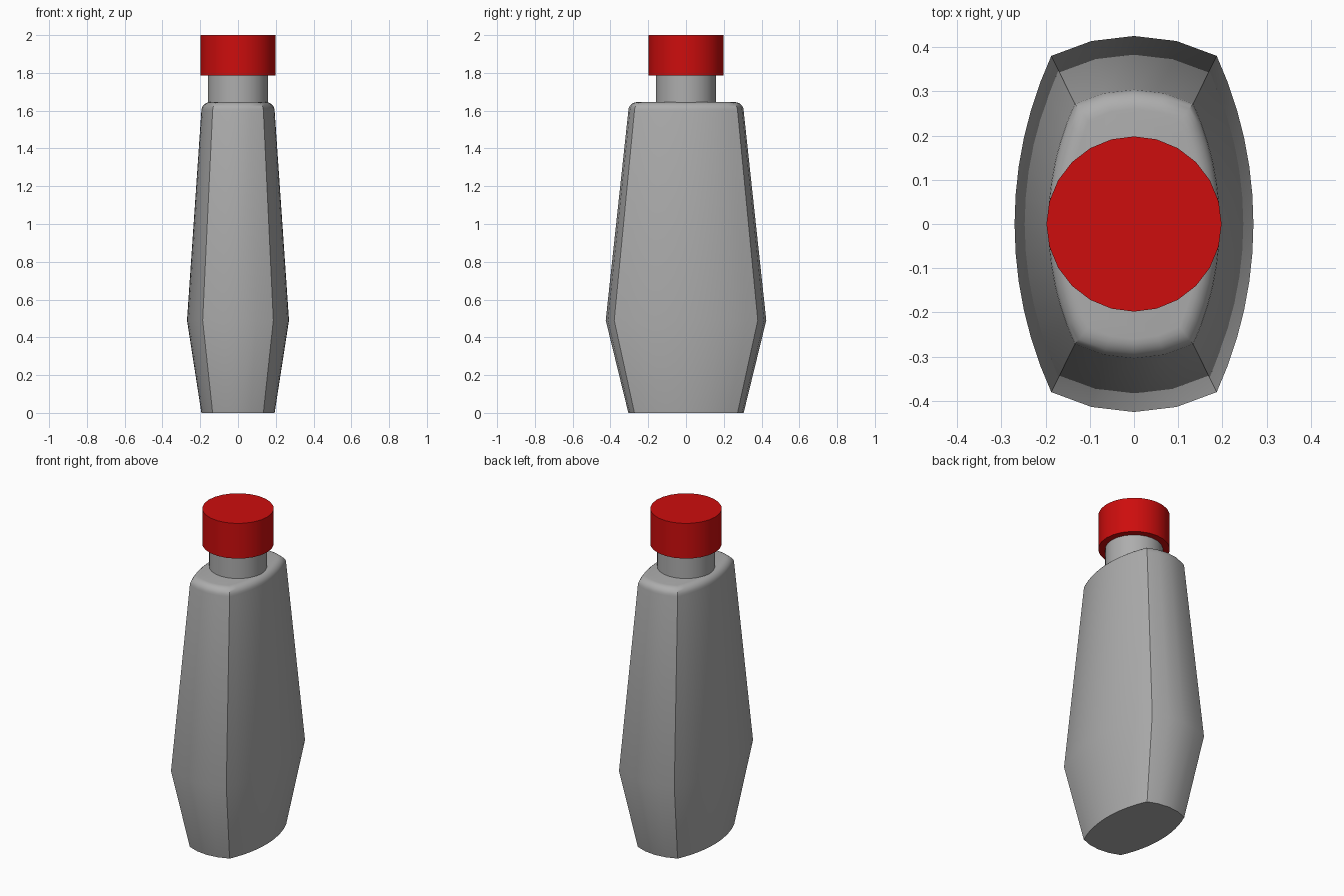
import bpy, bmesh, math

cube = bpy.data.objects.get("Cube")
if cube:
    bpy.data.objects.remove(cube, do_unlink=True)


def make_material(name, rgb):
    mat = bpy.data.materials.new(name)
    mat.use_nodes = True
    mat.diffuse_color = (*rgb, 1)
    mat.node_tree.nodes["Principled BSDF"].inputs["Base Color"].default_value = (*rgb, 1)
    return mat


def loft(name, rings, mat):
    """Skin a stack of closed rings and cap both ends."""
    bm = bmesh.new()
    loops = [[bm.verts.new(p) for p in ring] for ring in rings]
    n = len(rings[0])
    for lower, upper in zip(loops, loops[1:]):
        for i in range(n):
            j = (i + 1) % n
            bm.faces.new((lower[i], lower[j], upper[j], upper[i]))
    bm.faces.new(loops[0][::-1])
    bm.faces.new(loops[-1])
    bmesh.ops.recalc_face_normals(bm, faces=bm.faces)
    mesh = bpy.data.meshes.new(name)
    bm.to_mesh(mesh)
    bm.free()
    mesh.materials.append(mat)
    obj = bpy.data.objects.new(name, mesh)
    bpy.context.collection.objects.link(obj)
    bpy.ops.object.select_all(action='DESELECT')
    obj.select_set(True)
    bpy.context.view_layer.objects.active = obj
    bpy.ops.object.shade_smooth_by_angle(angle=math.radians(30))
    return obj


def arc(half_chord, peak, corner, steps):
    """Points (along, out) of a shallow arc between two corners, last one left out."""
    sag = peak - corner
    radius = (half_chord ** 2 + sag ** 2) / (2 * sag)
    end = math.asin(half_chord / radius)
    pts = []
    for i in range(steps):
        a = -end + 2 * end * i / steps
        pts.append((radius * math.sin(a), peak - radius + radius * math.cos(a)))
    return pts


def circle(radius, z, sides=24):
    return [(radius * math.cos(math.tau * i / sides),
             radius * math.sin(math.tau * i / sides), z) for i in range(sides)]


grey = make_material("bottle grey", (0.42, 0.42, 0.42))
red = make_material("cap red", (0.61, 0.004, 0.004))

# Body cross-section at its widest: four bulged sides meeting at sharp corners
HALF_X, HALF_Y, CORNER_X, CORNER_Y = 0.27, 0.425, 0.187, 0.38
side = arc(CORNER_Y, HALF_X, CORNER_X, 12)
end = arc(CORNER_X, HALF_Y, CORNER_Y, 4)
half = [(out, along) for along, out in side] + [(-along, out) for along, out in end]
section = half + [(-x, -y) for x, y in half]


def body_ring(scale, z, inset=0.0):
    sx = scale - inset / HALF_X
    sy = scale - inset / HALF_Y
    return [(x * sx, y * sy, z) for x, y in section]


# Body: narrow foot, wide waist, narrow shoulder with a rounded rim
TOP, ROUND, NARROW = 1.645, 0.045, 0.718
rings = [body_ring(NARROW, 0), body_ring(1, 0.49)]
for i in range(7):
    a = math.pi / 2 * i / 6
    rings.append(body_ring(NARROW, TOP - ROUND + ROUND * math.sin(a),
                           ROUND * (1 - math.cos(a))))
loft("bottle_body", rings, grey)

# Neck and screw cap
loft("neck", [circle(0.16, 1.6), circle(0.16, 1.85)], grey)
loft("cap", [circle(0.198, 1.785), circle(0.198, 2.0)], red)
